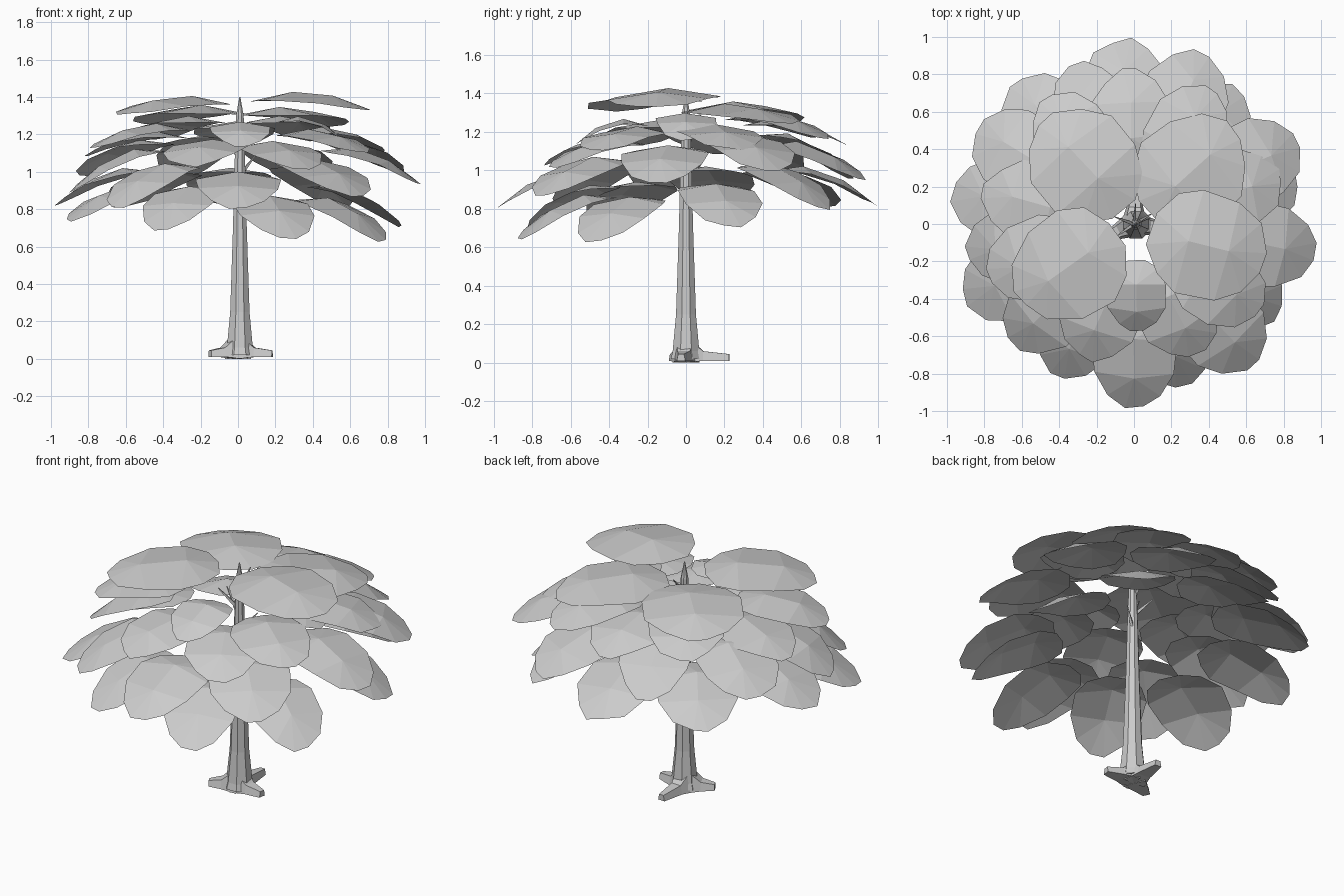
import bpy, bmesh, math, random
from mathutils import Vector, Matrix

random.seed(4)
if "Cube" in bpy.data.objects:
    bpy.data.objects.remove(bpy.data.objects["Cube"], do_unlink=True)

grey = bpy.data.materials.new("plain_grey")
grey.use_nodes = True
COLOUR = (0.6, 0.6, 0.6, 1)
grey.diffuse_color = COLOUR
grey.node_tree.nodes["Principled BSDF"].inputs["Base Color"].default_value = COLOUR


def finish(bm, name):
    mesh = bpy.data.meshes.new(name)
    bm.to_mesh(mesh)
    bm.free()
    mesh.materials.append(grey)
    obj = bpy.data.objects.new(name, mesh)
    bpy.context.collection.objects.link(obj)
    return obj


def loft(bm, rings):
    """Skin closed rings of vertices and cap both ends."""
    for low, high in zip(rings, rings[1:]):
        for i in range(len(low)):
            j = (i + 1) % len(low)
            bm.faces.new((low[i], low[j], high[j], high[i]))
    bm.faces.new(rings[0][::-1])
    bm.faces.new(rings[-1])
    bmesh.ops.recalc_face_normals(bm, faces=bm.faces)


def tube(name, stations, sides):
    """Faceted tube through (centre, radius) stations."""
    bm = bmesh.new()
    turn = (stations[-1][0] - stations[0][0]).to_track_quat('Z', 'Y')
    rings = []
    for centre, radius in stations:
        angles = [math.tau * (i + 0.5) / sides for i in range(sides)]
        rings.append([bm.verts.new(centre + turn @ Vector((radius * math.cos(a), radius * math.sin(a), 0)))
                      for a in angles])
    loft(bm, rings)
    finish(bm, name)


def spin(degrees):
    return Matrix.Rotation(math.radians(degrees), 3, 'Z')


# Half outline of a leaf: distance along, distance across
HALF = [(0.02, 0.14), (0.14, 0.38), (0.34, 0.5), (0.64, 0.48), (0.86, 0.32), (0.97, 0.1)]


def leaf(name, azimuth, reach, length, width, fall, tip):
    """Thin arched leaf with a raised ridge along its middle."""
    bm = bmesh.new()
    turn = spin(azimuth)

    def point(u, v):
        u = min(max(u + random.uniform(-0.02, 0.02), 0), 1)
        v += random.uniform(-0.02, 0.02)
        droop = fall * (1 - u ** 1.4) - 0.3 * width * v * v * (1 + fall)
        arch = 0.07 * math.sin(math.pi * u) - 0.02
        return bm.verts.new(turn @ Vector((reach - (1 - u) * length, v * width, tip + droop + arch)))

    left = [point(u, v) for u, v in HALF]
    right = [point(u, -v) for u, v in HALF]
    near, far = point(0.32, 0), point(0.68, 0)
    for side in (left, right):
        a, b, c, d, e, f = side
        for face in ((near, b, a), (near, c, b), (near, far, d, c), (far, e, d), (far, f, e)):
            bm.faces.new(face if side is left else face[::-1])
    bm.faces.new((near, left[0], right[0]))
    bm.faces.new((far, right[-1], left[-1]))
    finish(bm, name)


# Trunk with a pointed top
profile = [(0.02, 0.085), (0.06, 0.075), (0.25, 0.056), (0.7, 0.04), (1, 0.032), (1.3, 0.022), (1.4, 0.003)]
tube("trunk", [(Vector((0.01, 0, z)), radius) for z, radius in profile], sides=8)

# Flat roots spreading from the trunk: distance, half width, bottom, top
for azimuth, reach in ((205, 0.165), (87, 0.225), (-8, 0.185)):
    bm = bmesh.new()
    turn = spin(azimuth)
    rings = []
    for r, w, low, high in ((0, 0.07, 0, 0.14), (0.09, 0.045, 0.01, 0.06), (reach, 0.022, 0.01, 0.045)):
        section = ((-w, low), (w, low), (w * 0.7, high), (-w * 0.7, high))
        rings.append([bm.verts.new(turn @ Vector((r, side, z))) for side, z in section])
    loft(bm, rings)
    finish(bm, "root")

# Short twigs rising from the trunk
for azimuth, z in ((30, 0.98), (160, 1.1), (85, 1.22), (215, 1.13)):
    start, end = Vector((0.01, 0, z)), Vector((0.11, 0, z + 0.11))
    tube("twig", [(spin(azimuth) @ start, 0.014), (spin(azimuth) @ end, 0.003)], sides=4)


def tier(name, reach, length, width, fall, leaves):
    """One layer of similar leaves, each given by direction and tip height."""
    for azimuth, tip in leaves:
        leaf(name, azimuth, reach, length, width, fall, tip)


# Leaf layers from the crown down
tier("crown_leaf", reach=0.75, length=0.66, width=0.57, fall=0.06,
     leaves=[(130, 1.27), (43, 1.26), (213, 1.32), (-16, 1.34)])
tier("inner_leaf", reach=0.59, length=0.4, width=0.32, fall=0.11,
     leaves=[(-88, 1.14), (0, 1.17)])
tier("upper_leaf", reach=0.84, length=0.56, width=0.43, fall=0.1,
     leaves=[(92, 1.15), (168, 1.1), (125, 1.18), (200, 1.14), (60, 1.18), (18, 1.12), (-35, 1.11)])
tier("middle_leaf", reach=0.78, length=0.52, width=0.43, fall=0.12,
     leaves=[(250, 1.04), (-64, 1.03)])
tier("outer_leaf", reach=1.0, length=0.56, width=0.46, fall=0.19,
     leaves=[(-50, 0.88), (-9, 0.94), (27, 1), (68, 0.96), (148, 0.98),
             (170, 0.83), (130, 0.82), (204, 0.75), (94, 0.83), (-90, 0.81)])
tier("lower_leaf", reach=0.92, length=0.53, width=0.42, fall=0.23,
     leaves=[(52, 0.81), (16, 0.71), (-32, 0.64), (-73, 0.65),
             (243, 0.7), (225, 0.82), (190, 0.9), (110, 0.97)])
